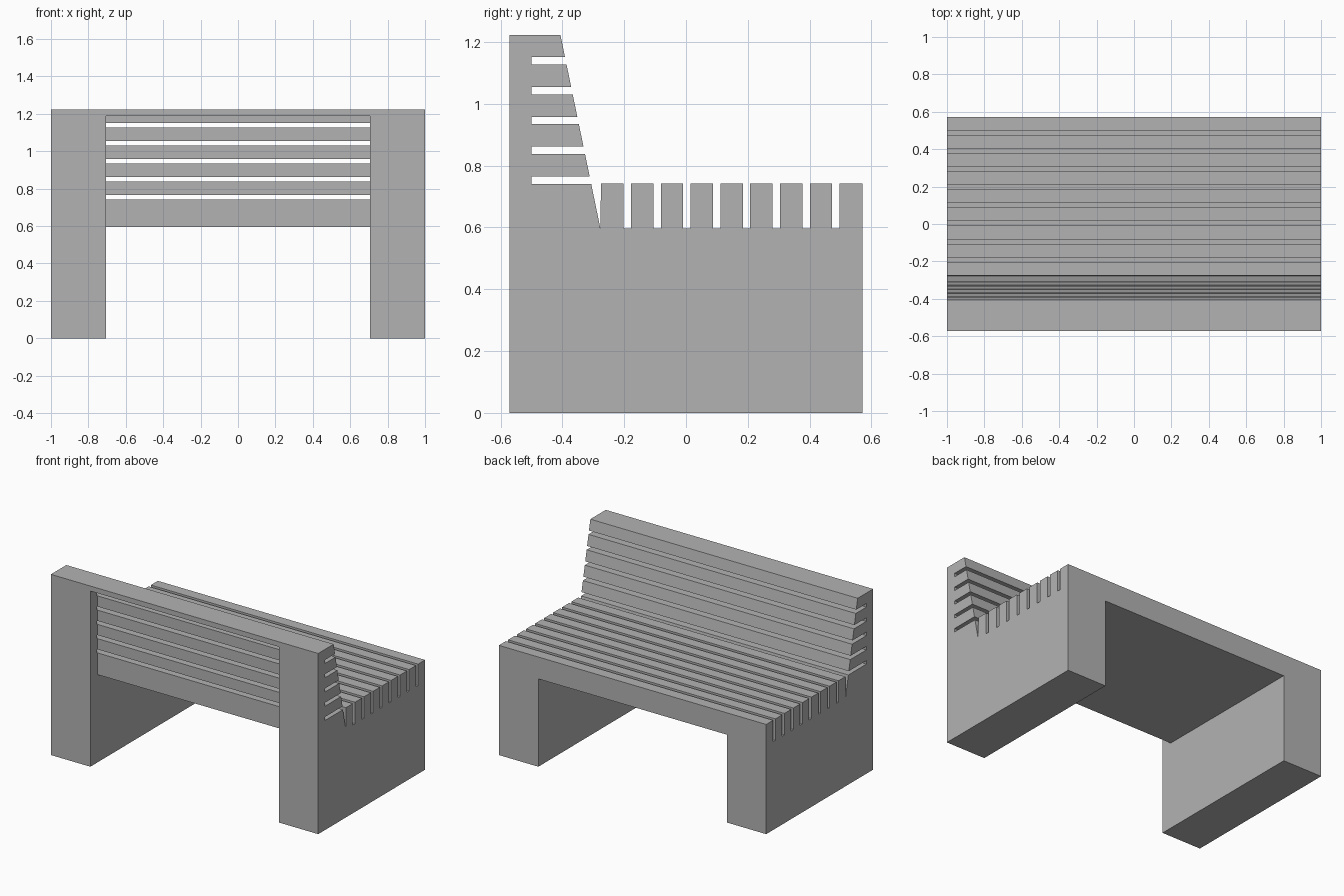
import bpy
import bmesh

cube = bpy.data.objects.get("Cube")
if cube:
    bpy.data.objects.remove(cube, do_unlink=True)

# Single concrete grey
grey = bpy.data.materials.new("concrete grey")
grey.use_nodes = True
colour = (0.45, 0.45, 0.45, 1)
grey.diffuse_color = colour
grey.node_tree.nodes["Principled BSDF"].inputs["Base Color"].default_value = colour


def prism(name, profile, half_width):
    """Extrude a (y, z) side profile across x, centred."""
    bm = bmesh.new()
    face = bm.faces.new([bm.verts.new((-half_width, y, z)) for y, z in profile])
    ext = bmesh.ops.extrude_face_region(bm, geom=[face])
    verts = [v for v in ext["geom"] if isinstance(v, bmesh.types.BMVert)]
    bmesh.ops.translate(bm, verts=verts, vec=(2 * half_width, 0, 0))
    bmesh.ops.recalc_face_normals(bm, faces=bm.faces)
    mesh = bpy.data.meshes.new(name)
    bm.to_mesh(mesh)
    bm.free()
    mesh.materials.append(grey)
    obj = bpy.data.objects.new(name, mesh)
    bpy.context.collection.objects.link(obj)
    return obj


DEPTH, TOP, SEAT, GROOVE = 0.571, 1.222, 0.742, 0.597
PITCH, GAP = 0.0964, 0.024
SLOT_END = -0.499


def back_y(z):
    """Sloped front of the backrest."""
    return -0.277 + (z - GROOVE) * (-0.406 + 0.277) / (TOP - GROOVE)


# Side profile: block, backrest slots from the top down, seat slots outward
profile = [(DEPTH, 0), (-DEPTH, 0), (-DEPTH, TOP), (back_y(TOP), TOP)]
for i in reversed(range(5)):
    low = 0.741 + i * PITCH
    high = low + GAP
    profile += [(back_y(high), high), (SLOT_END, high),
                (SLOT_END, low), (back_y(low), low)]
profile += [(back_y(GROOVE), GROOVE), (-0.275, SEAT)]
for i in range(8):
    near = -0.202 + i * PITCH
    far = near + GAP
    profile += [(near, SEAT), (near, GROOVE), (far, GROOVE), (far, SEAT)]
profile.append((DEPTH, SEAT))
bench = prism("slatted_bench", profile, 1.0)

# Opening under the seat and shallow recess behind the backrest
opening = prism("opening_cutter", [
    (0.8, -0.2), (-0.8, -0.2), (-0.8, 1.188),
    (-0.495, 1.188), (-0.495, 0.594), (0.8, 0.594)], 0.705)
opening.hide_render = True

cut = bench.modifiers.new("opening", "BOOLEAN")
cut.operation = "DIFFERENCE"
cut.solver = "EXACT"
cut.object = opening
bpy.context.view_layer.objects.active = bench
bench.select_set(True)
bpy.ops.object.modifier_apply(modifier=cut.name)
bpy.data.objects.remove(opening, do_unlink=True)
